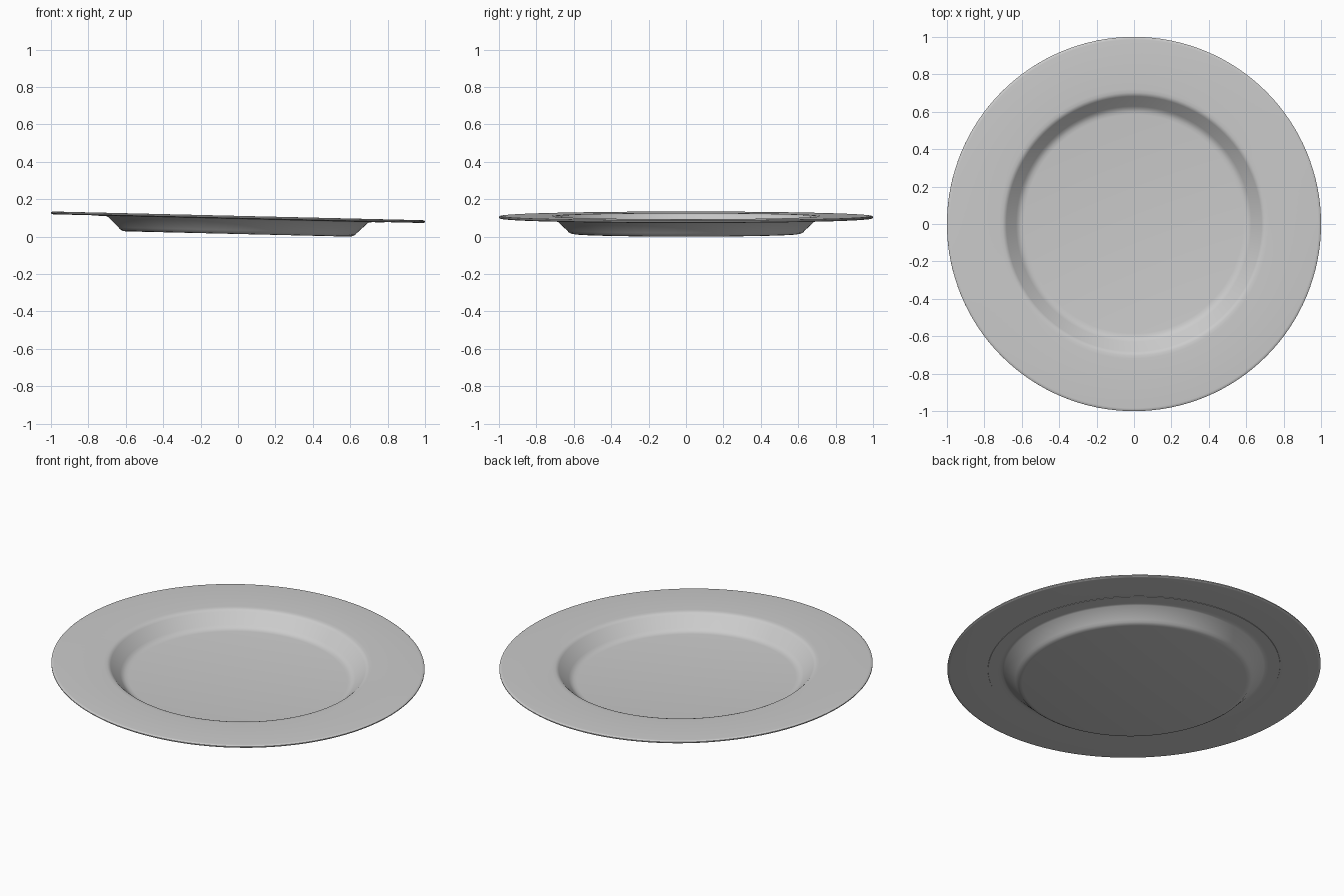
import bpy, bmesh, math
from mathutils import Matrix

if "Cube" in bpy.data.objects:
    bpy.data.objects.remove(bpy.data.objects["Cube"])

TILT = 0.0235
SEGS = 128

# Closed half-profile (radius, height): floor, well wall, rim, rounded lip, underside
profile = [
    (0, 0.013), (0.585, 0.013), (0.602, 0.015), (0.617, 0.021), (0.629, 0.031),
    (0.682, 0.084), (0.690, 0.091), (0.702, 0.095), (0.72, 0.096), (0.985, 0.097),
    (0.995, 0.096), (1.0, 0.092), (1.0, 0.087), (0.995, 0.083), (0.985, 0.082),
    (0.783, 0.082), (0.782, 0.080), (0.72, 0.080), (0.705, 0.079), (0.695, 0.075),
    (0.637, 0.020), (0.628, 0.010), (0.616, 0.003), (0.60, 0), (0, 0),
]

# Plate: spin the profile around z
bm = bmesh.new()
verts = [bm.verts.new((r, 0, z)) for r, z in profile]
edges = [bm.edges.new(pair) for pair in zip(verts, verts[1:])]
bmesh.ops.spin(bm, geom=verts + edges, cent=(0, 0, 0), axis=(0, 0, 1),
               angle=2 * math.pi, steps=SEGS, use_merge=True)
bmesh.ops.remove_doubles(bm, verts=bm.verts, dist=1e-5)
bmesh.ops.recalc_face_normals(bm, faces=bm.faces)

# Slight tilt, then rest the lowest point on the ground
bmesh.ops.transform(bm, matrix=Matrix.Rotation(TILT, 4, 'Y'), verts=bm.verts)
low = min(v.co.z for v in bm.verts)
mid = (min(v.co.x for v in bm.verts) + max(v.co.x for v in bm.verts)) / 2
bmesh.ops.translate(bm, vec=(-mid, 0, -low), verts=bm.verts)

mesh = bpy.data.meshes.new("plate")
bm.to_mesh(mesh)
bm.free()
plate = bpy.data.objects.new("plate", mesh)
bpy.context.collection.objects.link(plate)
bpy.context.view_layer.objects.active = plate
plate.select_set(True)
bpy.ops.object.shade_smooth_by_angle(angle=math.radians(40))
